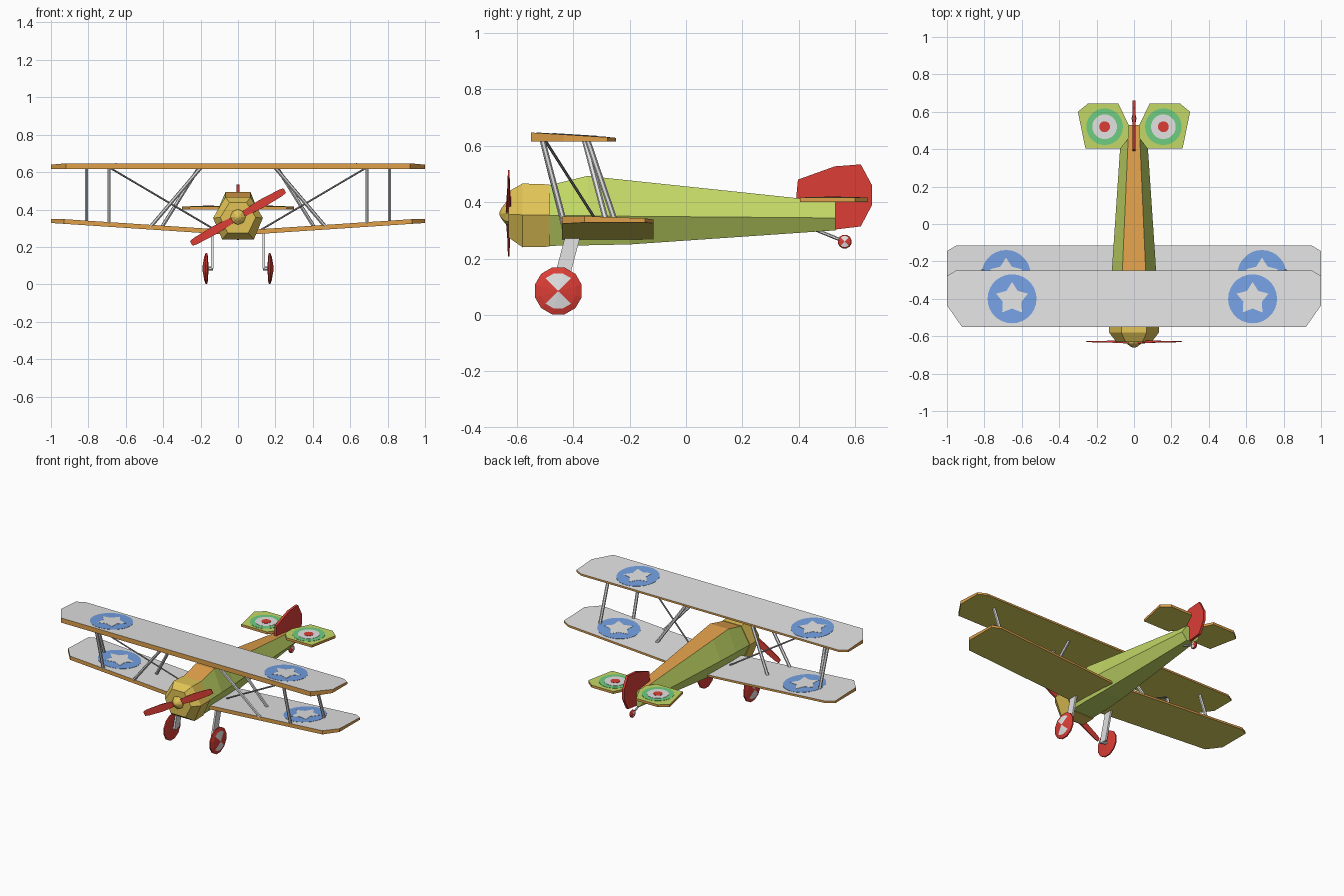
import bpy, bmesh, math
from mathutils import Vector

if "Cube" in bpy.data.objects:
    bpy.data.objects.remove(bpy.data.objects["Cube"])


def lin(c):
    c /= 255
    return c / 12.92 if c <= 0.04045 else ((c + 0.055) / 1.055) ** 2.4


PALETTE = {
    "light_grey": (226, 226, 226), "orange": (224, 160, 74), "yellow": (226, 196, 86),
    "leaf_green": (194, 216, 102), "red": (220, 62, 54), "blue": (116, 160, 226),
    "mid_green": (112, 206, 130), "khaki": (220, 210, 94), "mid_grey": (165, 165, 165),
}
MATS = {}
for key, rgb in PALETTE.items():
    MATS[key] = bpy.data.materials.new(key)
    MATS[key].diffuse_color = (*[lin(c) for c in rgb], 1)


def finish(name, bm, mats, rule=None):
    """Turn a bmesh into an object, colouring faces with rule(face) -> slot."""
    bmesh.ops.recalc_face_normals(bm, faces=bm.faces)
    bm.normal_update()
    for f in bm.faces:
        f.material_index = rule(f) if rule else 0
    me = bpy.data.meshes.new(name)
    bm.to_mesh(me)
    bm.free()
    for m in mats:
        me.materials.append(MATS[m])
    ob = bpy.data.objects.new(name, me)
    bpy.context.collection.objects.link(ob)
    return ob


def loft(name, rings, mats, rule=None):
    """Skin a closed solid through rings of equal point count."""
    bm = bmesh.new()
    vs = [[bm.verts.new(p) for p in r] for r in rings]
    n = len(vs[0])
    for a, b in zip(vs, vs[1:]):
        for i in range(n):
            j = (i + 1) % n
            bm.faces.new((a[i], a[j], b[j], b[i]))
    bm.faces.new(vs[0])
    bm.faces.new(vs[-1])
    return finish(name, bm, mats, rule)


def rod(name, a, b, r, mat="light_grey"):
    a, b = Vector(a), Vector(b)
    bm = bmesh.new()
    bmesh.ops.create_cone(bm, cap_ends=True, segments=6, radius1=r, radius2=r, depth=(b - a).length)
    ob = finish(name, bm, [mat])
    ob.location = (a + b) / 2
    ob.rotation_mode = 'QUATERNION'
    ob.rotation_quaternion = (b - a).to_track_quat('Z', 'Y')


def hexa(y, zt, wt, zm, wm, zb, wb):
    return [(wt, y, zt), (wm, y, zm), (wb, y, zb), (-wb, y, zb), (-wm, y, zm), (-wt, y, zt)]


# Fuselage with orange spine, and engine cowl
loft("fuselage", [hexa(-.485, .460, .065, .352, .128, .245, .080),
                  hexa(-.35, .493, .067, .352, .124, .247, .080),
                  hexa(-.20, .477, .060, .350, .115, .250, .073),
                  hexa(.53, .400, .028, .344, .066, .300, .028)],
     ["leaf_green", "orange"], lambda f: int(f.normal.z > .8))
loft("cowl", [hexa(-.63, .438, .045, .357, .095, .275, .055),
              hexa(-.58, .466, .068, .355, .133, .240, .085),
              hexa(-.485, .463, .068, .355, .133, .242, .085)], ["yellow"])

# Spinner
loft("spinner", [[(r * math.cos(i * math.pi / 4), y, .36 + r * math.sin(i * math.pi / 4)) for i in range(8)]
                 for y, r in ((-.62, .045), (-.64, .038), (-.654, .020), (-.661, .006))], ["yellow"])

# Propeller: lens-thin blade lofted along a tilted line
ang = math.radians(29.5)
rings = []
for t, w, d in ((-.287, .014, .002), (-.26, .019, .003), (-.14, .023, .005), (0, .014, .011),
                (.14, .023, .005), (.26, .019, .003), (.287, .014, .002)):
    rings.append([(t * math.cos(ang) - s * w * math.sin(ang), -.629 + e * d,
                   .36 + t * math.sin(ang) + s * w * math.cos(ang))
                  for s, e in ((-1, -1), (1, -1), (1, 1), (-1, 1))])
loft("propeller", rings, ["red"])


# Wings: grey on top, khaki below, orange edges
def upper_top(x, y):
    return .647 - .062 * (y + .55)


def lower_top(x, y):
    return .353 - .066 * (1 - abs(x)) - .035 * (y + .44)


def wing_rule(f):
    return 0 if f.normal.z > .7 else 1 if f.normal.z < -.7 else 2


def half_outline(f, b, cx, cy):
    """Right half of a wing plan with a front tip chamfer of cx by cy."""
    return [(0, f), (1 - cx, f), (1, f + cy), (1, b - .03), (.95, b), (0, b)]


WING = ["light_grey", "khaki", "orange"]
out = half_outline(-.55, -.248, .08, .115)[1:5]
out += [(-x, y) for x, y in reversed(out)]
loft("upper_wing", [[(x, y, .616) for x, y in out], [(x, y, upper_top(x, y)) for x, y in out]], WING, wing_rule)
for s, side in ((1, "right"), (-1, "left")):
    out = half_outline(-.44, -.115, .07, .08)
    loft("lower_wing_" + side,
         [[(s * x, y, .328 - .066 * (1 - x)) for x, y in out],
          [(s * x, y, lower_top(x, y)) for x, y in out]], WING, wing_rule)


def circle(cx, cy, r, n=28):
    return [(cx + r * math.cos(2 * math.pi * i / n), cy + r * math.sin(2 * math.pi * i / n)) for i in range(n)]


def star(cx, cy, r1, r2):
    return [(cx + (r2 if i % 2 else r1) * math.sin(i * math.pi / 5),
             cy + (r2 if i % 2 else r1) * math.cos(i * math.pi / 5)) for i in range(10)]


def plate(name, pts, top, h, mat):
    loft(name, [[(x, y, top(x, y) - .001) for x, y in pts], [(x, y, top(x, y) + h) for x, y in pts]], [mat])


for s, side in ((1, "right"), (-1, "left")):
    # Painted discs and stars on the wings
    for label, cx, cy, top in (("upper", .643 - s * .009, -.40, upper_top), ("lower", .684, -.27, lower_top)):
        plate(f"{label}_disc_{side}", circle(s * cx, cy, .131), top, .0015, "blue")
        plate(f"{label}_star_{side}", star(s * cx, cy, .090, .052), top, .003, "light_grey")

    # Interplane struts, diagonal struts and bracing wire
    for label, x0, x1, y0, y1 in (("front_strut", .69, .69, -.51, -.43), ("rear_strut", .81, .81, -.35, -.25),
                                  ("front_diagonal", .20, .47, -.51, -.43),
                                  ("rear_diagonal", .21, .41, -.36, -.275)):
        rod(f"{label}_{side}", (s * x0, y0, .622), (s * x1, y1, lower_top(x1, -.3) - .008), .010)
    rod(f"bracing_wire_{side}", (s * .68, -.50, .62), (s * .12, -.29, .29), .005, "mid_grey")

    # Landing leg and axle
    loft(f"landing_leg_{side}",
         [[(s * (.138 + dx), y + dy, z) for dx, dy in ((-.006, -.027), (.006, -.027), (.006, .027), (-.006, .027))]
          for y, z in ((-.40, .285), (-.453, .085))], ["light_grey"])
    rod(f"axle_{side}", (s * .135, -.453, .085), (s * .17, -.453, .085), .011)

    # Tailplane half with roundel
    tail = [(.26, .405), (.30, .60), (.245, .645), (.085, .645), (.028, .53), (.028, .46), (.07, .405)]
    loft(f"tailplane_{side}", [[(s * x, y, z) for x, y in tail] for z in (.400, .416)],
         ["leaf_green", "khaki", "orange"], wing_rule)
    for k, (r, mat) in enumerate(((.098, "mid_green"), (.066, "light_grey"), (.029, "red"))):
        plate(f"roundel_{k}_{side}", circle(s * .157, .52, r), lambda x, y: .416, .0015 * (k + 1), mat)


# Wheels: twelve-sided discs with white wedges on the hub faces
def wheel(name, cy, cz, profile, hub, xmin):
    def rule(f):
        c = f.calc_center_median()
        dy, dz = c.y - cy, c.z - cz
        return int(math.hypot(dy, dz) < hub and abs(dz) > abs(dy) * 1.2 and abs(c.x) > xmin)
    step = math.pi / 6
    loft(name, [[(x, cy + r * math.cos((i + .5) * step), cz + r * math.sin((i + .5) * step)) for i in range(12)]
                for x, r in profile], ["red", "light_grey"], rule)


for s, side in ((1, "right"), (-1, "left")):
    prof = ((.158, .02), (.162, .075), (.165, .086), (.173, .086), (.181, .064), (.191, .003))
    wheel("wheel_" + side, -.453, .085, [(s * x, r) for x, r in prof], .063, .177)
wheel("tail_wheel", .563, .26, ((-.013, .001), (-.009, .020), (-.004, .025), (.004, .025), (.009, .020), (.013, .001)),
      .018, .006)
rod("tail_wheel_strut", (0, .46, .302), (0, .563, .26), .006)

# Fin and rudder
fin = [(.39, .405), (.397, .48), (.528, .527), (.62, .534), (.66, .46), (.66, .39), (.62, .314), (.53, .303),
       (.525, .39)]
loft("fin_and_rudder", [[(x, y, z) for y, z in fin] for x in (-.008, .008)], ["red"])

for m in bpy.data.materials:
    if m.users and not m.is_grease_pencil:
        m.use_nodes = True
        m.node_tree.nodes["Principled BSDF"].inputs["Base Color"].default_value = m.diffuse_color
